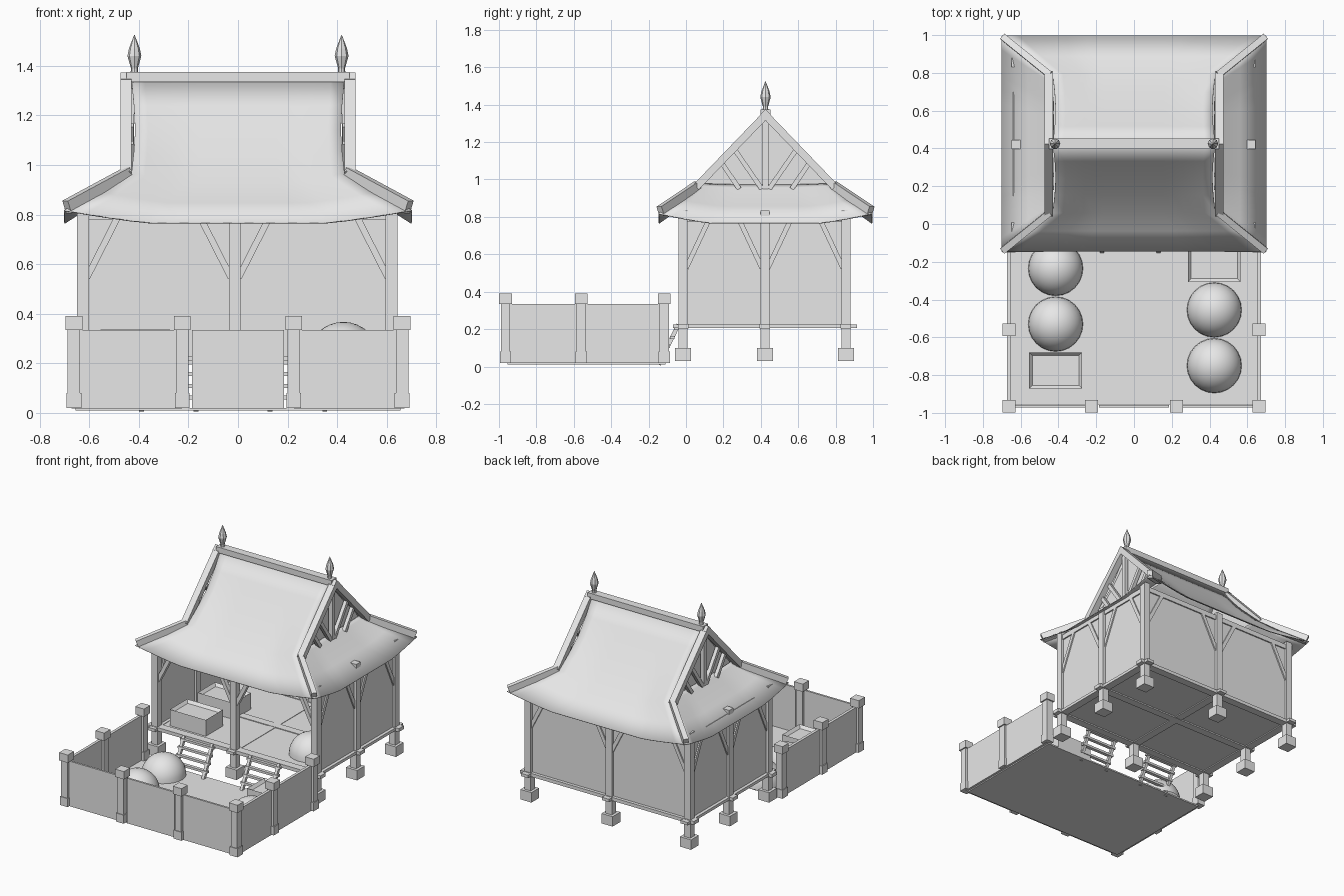
import bpy, bmesh, math
from mathutils import Vector, Matrix

if "Cube" in bpy.data.objects:
    bpy.data.objects.remove(bpy.data.objects["Cube"], do_unlink=True)

grey = bpy.data.materials.new("plain grey")
grey.use_nodes = True
grey.diffuse_color = (0.8, 0.8, 0.8, 1)
grey.node_tree.nodes["Principled BSDF"].inputs["Base Color"].default_value = (0.8, 0.8, 0.8, 1)

YC = 0.425                      # ridge line
POST_X = (-0.625, -0.013, 0.62)
POST_Y = (-0.015, 0.422, 0.855)
FLOOR = 0.222
GROUND = 0.02


def finish(name, bm, smooth=None):
    bmesh.ops.recalc_face_normals(bm, faces=bm.faces)
    mesh = bpy.data.meshes.new(name)
    bm.to_mesh(mesh)
    bm.free()
    mesh.materials.append(grey)
    ob = bpy.data.objects.new(name, mesh)
    bpy.context.collection.objects.link(ob)
    if smooth:
        bpy.ops.object.select_all(action='DESELECT')
        ob.select_set(True)
        bpy.context.view_layer.objects.active = ob
        bpy.ops.object.shade_smooth_by_angle(angle=math.radians(smooth))
    return ob


def add_box(bm, lo, hi):
    lo, hi = Vector(lo), Vector(hi)
    m = Matrix.Translation((lo + hi) / 2) @ Matrix.Diagonal((*(hi - lo), 1))
    return bmesh.ops.create_cube(bm, size=1, matrix=m)["verts"]


def box(name, lo, hi):
    bm = bmesh.new()
    add_box(bm, lo, hi)
    return finish(name, bm)


def block(name, x, y, w, z0, z1):
    return box(name, (x - w / 2, y - w / 2, z0), (x + w / 2, y + w / 2, z1))


def beam(name, p, q, side, w, h):
    """Rectangular bar from p to q; side is the direction of its width."""
    p, q, s = Vector(p), Vector(q), Vector(side).normalized()
    d = (q - p).normalized()
    s = (s - d * s.dot(d)).normalized()
    n = d.cross(s)
    m = Matrix((s * w, n * h, q - p)).transposed().to_4x4()
    m.translation = (p + q) / 2
    bm = bmesh.new()
    bmesh.ops.create_cube(bm, size=1, matrix=m)
    return finish(name, bm)


# curved roof panels: rows of (distance out, height, half width, corner lift)
def roof_panel(name, rows, place):
    bm = bmesh.new()
    n = 16
    grid = []
    for d, z, w, lift in rows:
        us = [2 * j / n - 1 for j in range(n + 1)]
        grid.append([bm.verts.new(place(u * w, d, z + lift * max(0, 2 * abs(u) - 1) ** 1.2)) for u in us])
    for a, b in zip(grid, grid[1:]):
        for j in range(n):
            bm.faces.new((a[j], a[j + 1], b[j + 1], b[j]))
    ob = finish(name, bm, 40)
    mod = ob.modifiers.new("thickness", 'SOLIDIFY')
    mod.thickness = 0.006
    mod.offset = 0


slope = [(0, 1.345, 0.43, 0), (0.09, 1.235, 0.42, 0.005), (0.18, 1.125, 0.415, 0.015), (0.27, 1.025, 0.42, 0.03),
         (0.365, 0.925, 0.43, 0.04), (0.46, 0.845, 0.56, 0.045), (0.57, 0.766, 0.70, 0.05)]
skirt = [(0.41, 0.972, 0.35, 0.005), (0.43, 0.955, 0.365, 0.01), (0.56, 0.855, 0.46, 0.035), (0.70, 0.766, 0.57, 0.05)]
for s, front in ((-1, "front"), (1, "back")):
    roof_panel(front + "_roof", slope, lambda t, d, z: (t, YC + s * d, z))
for s, side in ((-1, "right"), (1, "left")):
    roof_panel(side + "_roof_skirt", skirt, lambda t, d, z: (s * d, YC + t, z))
    # gable wall and its open timber frame
    bm = bmesh.new()
    tri = [bm.verts.new((s * 0.405, YC + y, z)) for y, z in ((-0.35, 0.96), (0.35, 0.96), (0, 1.335))]
    bm.faces.new(tri)
    finish(side + "_gable_wall", bm)
    gx = s * 0.435
    beam(side + "_king_post", (gx, YC, 0.95), (gx, YC, 1.34), (1, 0, 0), 0.03, 0.03)
    for e in (-1, 1):
        beam(side + "_barge_board", (s * 0.452, YC - e * 0.015, 1.36), (s * 0.452, YC + e * 0.37, 0.96),
             (1, 0, 0), 0.045, 0.04)
        beam(side + "_hip_board", (s * 0.44, YC + e * 0.36, 0.965), (s * 0.69, YC + e * 0.562, 0.83),
             (e, -s, 0), 0.035, 0.055)
        for y0, y1, z1 in ((0.02, 0.165, 1.16), (0.14, 0.235, 1.09)):
            beam(side + "_gable_strut", (gx, YC + e * y0, 0.95), (gx, YC + e * y1, z1), (1, 0, 0), 0.025, 0.025)
    # finial turned from a profile
    bm = bmesh.new()
    prof = [(0.016, 1.355), (0.014, 1.39), (0.028, 1.44), (0.022, 1.47), (0.001, 1.525)]
    ring = [bm.verts.new((s * 0.418 + r, YC, z)) for r, z in prof]
    edges = [bm.edges.new(p) for p in zip(ring, ring[1:])]
    bmesh.ops.spin(bm, geom=ring + edges, cent=(s * 0.418, YC, 0), axis=(0, 0, 1),
                   angle=2 * math.pi, steps=8, use_duplicate=False)
    bmesh.ops.remove_doubles(bm, verts=bm.verts, dist=0.0008)
    finish(side + "_finial", bm)
box("ridge_beam", (-0.45, YC - 0.028, 1.335), (0.45, YC + 0.028, 1.375))

# house posts, footings and braces
for i, x in enumerate(POST_X):
    for j, y in enumerate(POST_Y):
        if i == 1 and j == 1:
            continue
        block("house_post", x, y, 0.048, 0.09, 0.835)
        block("footing", x, y, 0.086, 0.03, 0.10)
        if j != 1:
            for e in ((1,), (-1, 1), (-1,))[i]:
                beam("post_brace", (x + e * 0.015, y, 0.545), (x + e * 0.145, y, 0.80), (0, 1, 0), 0.03, 0.026)
        if i != 1:
            for e in ((1,), (-1, 1), (-1,))[j]:
                beam("post_brace", (x, y + e * 0.015, 0.525), (x, y + e * 0.14, 0.79), (1, 0, 0), 0.03, 0.026)

# floor frame, wall plates, floor and walls
X0, X1, Y0, Y1 = POST_X[0], POST_X[2], POST_Y[0], POST_Y[2]
for y in POST_Y:
    box("floor_beam", (X0 - 0.055, y - 0.028, 0.203), (X1 + 0.055, y + 0.028, 0.227))
for x in POST_X:
    box("floor_beam", (x - 0.028, Y0 - 0.055, 0.205), (x + 0.028, Y1 + 0.06, 0.225))
for y in (Y0, Y1):
    box("wall_plate", (X0, y - 0.015, 0.78), (X1, y + 0.015, 0.815))
for x in (X0, X1):
    box("wall_plate", (x - 0.015, Y0, 0.775), (x + 0.015, Y1, 0.81))
    box("side_wall", (x - 0.006, Y0, 0.21), (x + 0.006, Y1, 0.80))
box("back_wall", (X0, Y1 - 0.006, 0.21), (X1, Y1 + 0.006, 0.80))
box("house_floor", (X0, Y0, 0.212), (X1, Y1, FLOOR))

# ladders up to the floor
for x0, x1 in ((-0.39, -0.17), (0.13, 0.35)):
    foot, top = Vector((0, -0.145, 0.01)), Vector((0, -0.04, 0.225))
    for x in (x0, x1):
        o = Vector((x, 0, 0))
        beam("ladder_rail", o + foot, o + top, (1, 0, 0), 0.02, 0.022)
    for k in range(4):
        p = foot.lerp(top, 0.24 + 0.22 * k)
        box("ladder_rung", (x0 - 0.02, p.y - 0.012, p.z - 0.008), (x1 + 0.02, p.y + 0.012, p.z + 0.008))

# yard slab and fence
box("yard_slab", (-0.655, -0.955, 0.01), (0.655, -0.11, GROUND))
FX, FY, MX = 0.662, (-0.965, -0.56, -0.116), 0.225
fence = [(s * FX, y) for s in (-1, 1) for y in FY] + [(-MX, FY[0]), (MX, FY[0])]
for x, y in fence:
    block("fence_post", x, y, 0.05, GROUND, 0.36)
    block("fence_post_cap", x, y, 0.068, 0.335, 0.39)
    block("fence_post_base", x, y, 0.06, GROUND, 0.08)
for s in (-1, 1):
    for a, b in zip(FY, FY[1:]):
        box("side_fence_panel", (s * FX - 0.01, a, 0.018), (s * FX + 0.01, b, 0.335))
    box("front_fence_panel", (min(s * MX, s * FX), FY[0] - 0.007, 0.018), (max(s * MX, s * FX), FY[0] + 0.007, 0.335))
box("middle_fence_panel", (-0.185, FY[0] - 0.007, 0.018), (0.185, FY[0] + 0.007, 0.335))


# mounds and open crates
def mound(x, y, z):
    bm = bmesh.new()
    bmesh.ops.create_uvsphere(bm, u_segments=24, v_segments=16, radius=0.145, matrix=Matrix.Translation((x, y, z)))
    bmesh.ops.bisect_plane(bm, geom=bm.verts[:] + bm.edges[:] + bm.faces[:], plane_co=(x, y, z),
                           plane_no=(0, 0, -1), clear_outer=True)
    finish("mound", bm, 50)


def crate(x, y, z):
    bm = bmesh.new()
    add_box(bm, (x - 0.14, y - 0.096, z), (x + 0.14, y + 0.096, z + 0.115))
    bm.normal_update()
    top = [f for f in bm.faces if f.normal.z > 0.9]
    bmesh.ops.inset_region(bm, faces=top, thickness=0.024)
    bmesh.ops.translate(bm, verts=top[0].verts, vec=(0, 0, -0.02))
    finish("crate", bm)


for x, y, z in ((-0.415, -0.235, GROUND), (-0.415, -0.53, GROUND), (0.425, -0.455, GROUND),
                (0.425, -0.75, GROUND), (0.425, 0.21, FLOOR), (0.425, 0.505, FLOOR)):
    mound(x, y, z)
for x, y, z in ((-0.415, -0.775, GROUND), (0.425, -0.21, GROUND), (-0.415, 0.13, FLOOR), (-0.415, 0.44, FLOOR)):
    crate(x, y, z)
